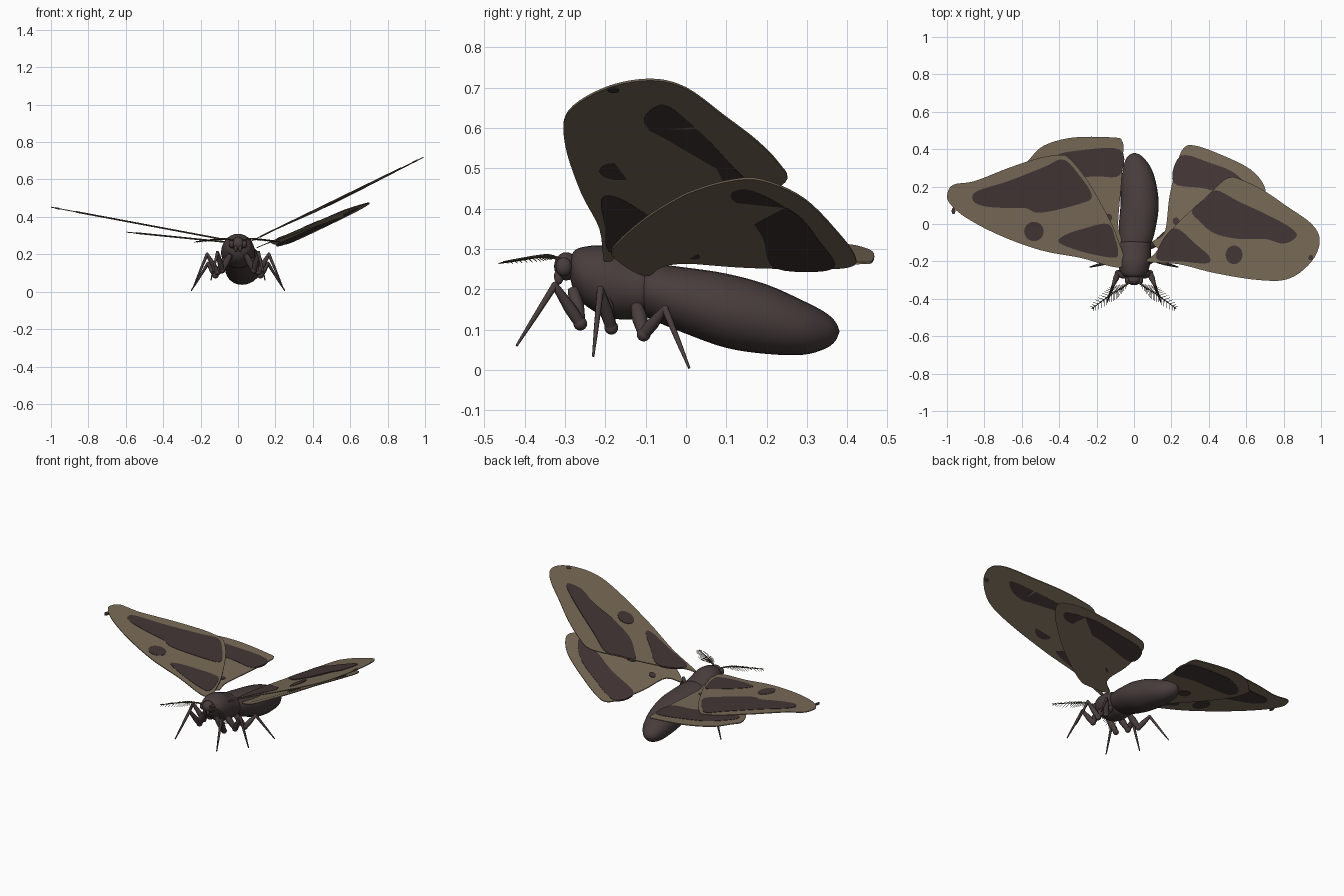
import bpy, bmesh, math
from mathutils import Vector

if "Cube" in bpy.data.objects:
    bpy.data.objects.remove(bpy.data.objects["Cube"])


def material(name, rgb):
    mat = bpy.data.materials.new(name)
    mat.use_nodes = True
    mat.diffuse_color = (*rgb, 1)
    mat.node_tree.nodes["Principled BSDF"].inputs["Base Color"].default_value = (*rgb, 1)
    return mat


TAN = material("wing tan", (.19, .145, .095))
DARK = material("wing marking brown", (.058, .037, .037))
BODY = material("body brown", (.066, .046, .046))
PLUME = material("antenna olive", (.09, .07, .045))


def add_object(name, data, mat):
    obj = bpy.data.objects.new(name, data)
    bpy.context.collection.objects.link(obj)
    data.materials.append(mat)
    return obj


def spline(points, steps, closed):
    """Catmull-Rom interpolation through points of any dimension."""
    count = len(points)
    pick = (lambda i: points[i % count]) if closed else (
        lambda i: points[max(0, min(count - 1, i))])
    result = []
    for i in range(count if closed else count - 1):
        a, b, c, d = (Vector(pick(i + k)) for k in (-1, 0, 1, 2))
        for s in range(steps):
            t = s / steps
            result.append(b + (c - a) * (t / 2)
                          + (a * 2 - b * 5 + c * 4 - d) * (t * t / 2)
                          + (b * 3 - a - c * 3 + d) * (t ** 3 / 2))
    if not closed:
        result.append(Vector(points[-1]))
    return result


def plate(name, outline, height, thickness, mat):
    """Thin rounded sheet lying on the plane z = height(x, y)."""
    bm = bmesh.new()
    verts = [bm.verts.new((p[0], p[1], height(*p) - thickness / 2))
             for p in spline(outline, 5, True)]
    face = bm.faces.new(verts)
    extruded = bmesh.ops.extrude_face_region(bm, geom=[face])["geom"]
    bmesh.ops.translate(bm, vec=(0, 0, thickness),
                        verts=[g for g in extruded if isinstance(g, bmesh.types.BMVert)])
    bmesh.ops.recalc_face_normals(bm, faces=bm.faces)
    mesh = bpy.data.meshes.new(name)
    bm.to_mesh(mesh)
    bm.free()
    return add_object(name, mesh, mat)


def disc(x, y, rx, ry):
    return [(x + rx * math.cos(k * math.tau / 8), y + ry * math.sin(k * math.tau / 8))
            for k in range(8)]


def wing(name, height, outline, marks):
    plate(name, outline, height, .005, TAN)
    for label, shape in marks.items():
        plate(f"{name}_{label}", shape, height, .009, DARK)


def loft(name, sections, mat, sides=28):
    """Smooth body from (y, x, z, half width, half height) sections."""
    bm = bmesh.new()
    rings = []
    for y, x, z, rx, rz in spline(sections, 4, False):
        rings.append([bm.verts.new((x + rx * math.cos(k * math.tau / sides), y,
                                    z + rz * math.sin(k * math.tau / sides)))
                      for k in range(sides)])
    for a, b in zip(rings, rings[1:]):
        for k in range(sides):
            n = (k + 1) % sides
            bm.faces.new((a[k], a[n], b[n], b[k]))
    bm.faces.new(rings[0])
    bm.faces.new(rings[-1])
    bmesh.ops.recalc_face_normals(bm, faces=bm.faces)
    for f in bm.faces:
        f.smooth = True
    mesh = bpy.data.meshes.new(name)
    bm.to_mesh(mesh)
    bm.free()
    return add_object(name, mesh, mat)


def tubes(name, paths, mat, bevel=2):
    """Round tapered tubes; every path point is (x, y, z, radius)."""
    data = bpy.data.curves.new(name, "CURVE")
    data.dimensions = "3D"
    data.bevel_depth = 1
    data.bevel_resolution = bevel
    data.use_fill_caps = True
    for path in paths:
        line = data.splines.new("POLY")
        line.points.add(len(path) - 1)
        for point, (x, y, z, r) in zip(line.points, path):
            point.co = (x, y, z, 1)
            point.radius = r
    return add_object(name, data, mat)


def ball(name, place, size):
    bpy.ops.mesh.primitive_uv_sphere_add(segments=20, ring_count=12, location=place)
    obj = bpy.context.object
    obj.name = name
    obj.scale = size
    obj.data.materials.append(BODY)
    bpy.ops.object.shade_smooth()


# Wings: the left pair is raised higher than the right pair
wing("left_forewing", lambda x, y: .285 + .487 * (x - .1) - .05 * max(y, 0),
     [(.06, -.2), (.24, -.215), (.43, -.262), (.67, -.3), (.83, -.292), (.95, -.2),
      (.993, -.09), (.95, 0), (.81, .1), (.7, .175), (.59, .23), (.5, .246),
      (.38, .14), (.22, -.01), (.11, -.16)],
     {"band": [(.31, .07), (.38, .135), (.44, .18), (.56, .12), (.7, .055), (.83, -.015),
               (.87, -.065), (.8, -.105), (.7, -.08), (.56, -.08), (.43, -.05), (.35, .015)],
      "spot": disc(.535, -.165, .045, .05),
      "base_patch": [(.125, -.19), (.14, -.11), (.2, -.03), (.25, -.035), (.32, -.1),
                     (.4, -.17), (.39, -.21), (.25, -.2)],
      "tip_spot": disc(.945, -.18, .012, .014)})
wing("left_hindwing", lambda x, y: .265 + .43 * (x - .17) - .12 * max(y, 0),
     [(.1, -.1), (.19, -.17), (.26, -.18), (.43, -.1), (.57, 0), (.67, .1), (.702, .187),
      (.62, .294), (.43, .385), (.32, .42), (.27, .41), (.235, .34), (.19, .15),
      (.165, -.04)],
     {"band": [(.6, .11), (.64, .16), (.54, .27), (.41, .325), (.25, .365),
               (.212, .22), (.38, .19), (.53, .14)],
      "spot": disc(.39, 0, .04, .033),
      "root_spot": disc(.225, .015, .018, .02)})
wing("right_forewing", lambda x, y: .28 - .187 * (x + .08),
     [(-.06, -.23), (-.29, -.18), (-.5, -.14), (-.72, -.06), (-.9, .035), (-.985, .11),
      (-.998, .16), (-.965, .21), (-.85, .23), (-.67, .3), (-.5, .355), (-.4, .368),
      (-.35, .355), (-.26, .25), (-.16, .08), (-.09, -.07)],
     {"band": [(-.86, .125), (-.84, .175), (-.67, .23), (-.48, .305), (-.38, .345),
               (-.3, .27), (-.225, .15), (-.3, .105), (-.5, .06), (-.58, .085),
               (-.67, .085), (-.8, .095)],
      "spot": disc(-.535, -.04, .052, .052),
      "base_patch": [(-.4, -.1), (-.37, -.06), (-.27, -.025), (-.14, 0), (-.1, -.08),
                     (-.085, -.15), (-.11, -.18), (-.27, -.15)],
      "tip_spot": disc(-.965, .07, .01, .018)})
wing("right_hindwing", lambda x, y: .27 - .1 * (x + .11),
     [(-.07, -.1), (-.17, -.12), (-.32, -.03), (-.46, .09), (-.56, .2), (-.597, .3),
      (-.56, .345), (-.48, .42), (-.32, .463), (-.1, .462), (-.065, .445), (-.057, .4),
      (-.068, .21), (-.085, 0)],
     {"band": [(-.52, .22), (-.54, .28), (-.43, .36), (-.32, .39), (-.075, .398),
               (-.078, .26), (-.22, .255), (-.4, .23)],
      "spot": disc(-.29, .1, .04, .033),
      "root_spot": disc(-.135, .035, .018, .02)})

# Body
loft("abdomen", [(-.13, 0, .2, .05, .045), (-.1, .008, .198, .085, .066),
                 (0, .02, .172, .1, .082), (.1, .03, .147, .102, .092),
                 (.2, .026, .126, .096, .086), (.29, .018, .105, .078, .067),
                 (.345, .008, .098, .052, .045), (.37, .004, .096, .028, .024),
                 (.38, .003, .096, .002, .002)], BODY)
loft("thorax", [(-.288, 0, .25, .012, .012), (-.28, 0, .247, .05, .045),
                (-.255, 0, .235, .074, .07), (-.2, 0, .22, .088, .088),
                (-.14, 0, .205, .09, .08), (-.1, .004, .2, .084, .07),
                (-.085, .006, .2, .05, .04)], BODY)
ball("head", (0, -.297, .257), (.038, .03, .035))
for side, label in ((1, "left"), (-1, "right")):
    ball(f"{label}_eye", (side * .033, -.303, .256), (.016, .02, .023))
    ball(f"{label}_palp", (side * .012, -.315, .232), (.009, .012, .02))

# Legs: hip, lower joint, knee and foot
LEGS = {"front": [(.04, -.28, .2), (.085, -.262, .115), (.11, -.325, .21), (.145, -.42, .06)],
        "middle": [(.05, -.21, .2), (.11, -.185, .105), (.165, -.212, .2), (.235, -.23, .034)],
        "hind": [(.06, -.125, .17), (.12, -.105, .088), (.16, -.052, .152), (.25, .008, .005)]}
for label, (hip, low, knee, foot) in LEGS.items():
    for side, word in ((1, "left"), (-1, "right")):
        h, l, k, f = (Vector((side * p[0], p[1], p[2])) for p in (hip, low, knee, foot))
        thigh = [(*h, .014), (*h.lerp(l, .5), .02), (*l, .014)]
        femur = [(*l, .015), (*l.lerp(k, .4), .016), (*k, .009)]
        shin = [(*k, .009), (*k.lerp(f, .6), .006), (*f, .003)]
        tubes(f"{word}_{label}_leg", [thigh, femur, shin], BODY)
        ball(f"{word}_{label}_leg_joint", l, (.017, .017, .017))
        ball(f"{word}_{label}_knee", k, (.009, .009, .009))

# Feathered antennae: a curved shaft with swept barbs on both sides
for side, label in ((1, "left"), (-1, "right")):
    shaft = spline([(side * .02, -.31, .272), (side * .06, -.338, .283),
                    (side * .12, -.375, .281), (side * .225, -.452, .268)], 8, False)
    tubes(f"{label}_antenna", [[(*p, .005 - .003 * i / len(shaft))
                                for i, p in enumerate(shaft)]], PLUME)
    barbs = []
    for i in range(5, len(shaft) - 1):
        along = (shaft[i + 1] - shaft[i]).normalized()
        across = along.cross(Vector((0, 0, 1)))
        reach = .036 * math.sin(math.pi * (i - 4) / (len(shaft) - 4)) ** .7
        for s in (-1, 1):
            tip = shaft[i] + across * (s * reach) + along * (reach * .7)
            tip.z -= reach * .25
            barbs.append([(*shaft[i], .0018), (*tip, .001)])
    tubes(f"{label}_antenna_barbs", barbs, PLUME, 0)
